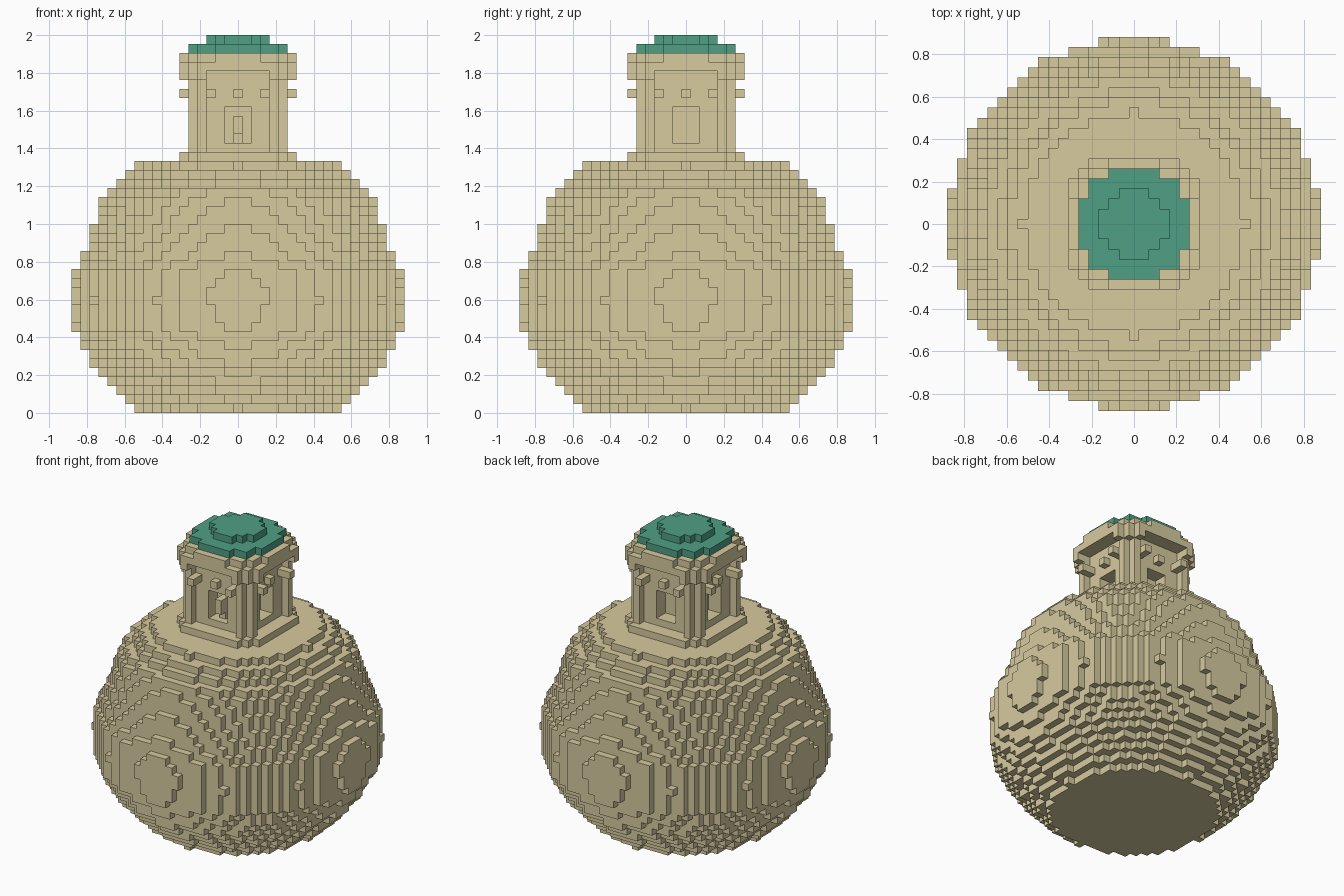
import bpy
import bmesh

if "Cube" in bpy.data.objects:
    bpy.data.objects.remove(bpy.data.objects["Cube"], do_unlink=True)

VOXEL = 2 / 42
SIDES = [(1, 0, 0), (-1, 0, 0), (0, 1, 0), (0, -1, 0), (0, 0, 1), (0, 0, -1)]


def material(name, color):
    mat = bpy.data.materials.new(name)
    mat.use_nodes = True
    mat.diffuse_color = color
    mat.node_tree.nodes["Principled BSDF"].inputs["Base Color"].default_value = color
    return mat


def disc(layer, radius_sq, limit=20):
    """Round slab of cells, one layer thick, flattened at the limit."""
    span = range(-limit, limit + 1)
    return {(x, y, layer) for x in span for y in span if x * x + y * y <= radius_sq}


def four_sides(across, out, layer):
    """The same cell repeated on all four sides, mirrored across each."""
    cells = set()
    for a in (-across, across):
        for o in (-out, out):
            cells |= {(a, o, layer), (o, a, layer)}
    return cells


def build(name, cells, solid, mat):
    """Mesh of the exposed cell faces."""
    bm = bmesh.new()
    verts = {}

    def corner(p):
        if p not in verts:
            verts[p] = bm.verts.new(((p[0] - 0.5) * VOXEL, (p[1] - 0.5) * VOXEL, p[2] * VOXEL))
        return verts[p]

    for cell in sorted(cells):
        for side in SIDES:
            if tuple(c + s for c, s in zip(cell, side)) in solid:
                continue
            axis = next(i for i in range(3) if side[i])
            u, v = (axis + 1) % 3, (axis + 2) % 3
            loop = []
            for du, dv in ((0, 0), (1, 0), (1, 1), (0, 1)):
                p = list(cell)
                p[axis] += side[axis] > 0
                p[u] += du
                p[v] += dv
                loop.append(corner(tuple(p)))
            if side[axis] < 0:
                loop.reverse()
            bm.faces.new(loop)
    mesh = bpy.data.meshes.new(name)
    bm.to_mesh(mesh)
    bm.free()
    mesh.materials.append(mat)
    bpy.context.collection.objects.link(bpy.data.objects.new(name, mesh))


# Round body: squared radius of each layer, from the base up
BODY = [121, 147, 174, 201, 228, 258, 272, 291, 306, 325, 328, 332, 337, 335,
        330, 325, 306, 290, 280, 267, 257, 246, 237, 226, 206, 177, 149, 121]
body = disc(28, 52, 6)
for layer, radius_sq in enumerate(BODY):
    body |= disc(layer, radius_sq)

# Neck: corner pillars with stepped niches between them
neck = set()
for layer in range(29, 37):
    for x, y, z in disc(layer, 41):
        near, far = sorted((abs(x), abs(y)))
        niche = near <= 3 and far >= 5
        arch = 30 <= z <= 33 and near <= 1 and far >= 3
        if not (niche or arch):
            neck.add((x, y, z))
# Studs around the neck and a small post in the front niche
neck |= four_sides(3, 5, 35) | four_sides(3, 6, 35) | four_sides(0, 5, 35)
neck |= {(0, -3, 30), (0, -3, 31), (0, -3, 32), (0, -4, 31), (0, -4, 32)}

# Rim, rounded on top and notched above each niche
rim = disc(38, 52, 6) | disc(39, 41)
for x, y, z in disc(37, 52, 6):
    near, far = sorted((abs(x), abs(y)))
    if near > 3 or far < 5:
        rim.add((x, y, z))

# Stepped stopper
stopper = disc(40, 33) | disc(41, 10)

tan = material("tan clay", (0.68, 0.595, 0.345, 1))
green = material("sea green", (0.078, 0.35, 0.235, 1))
solid = body | neck | rim | stopper
for name, cells, mat in (("body", body, tan), ("neck", neck, tan),
                         ("rim", rim, tan), ("stopper", stopper, green)):
    build(name, cells, solid, mat)
